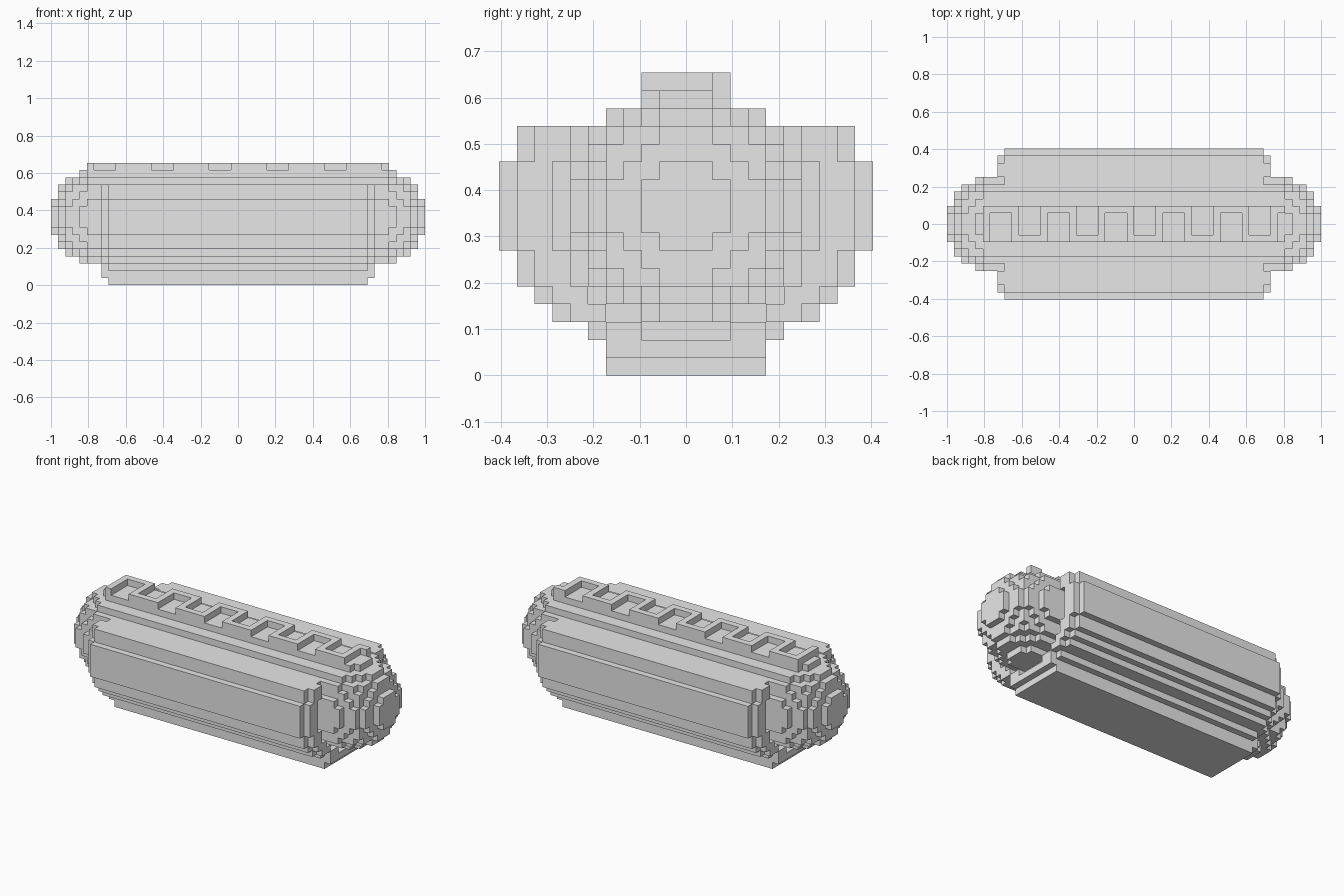
import bpy
import bmesh
from mathutils import Vector

cube = bpy.data.objects.get("Cube")
if cube:
    bpy.data.objects.remove(cube, do_unlink=True)

UNIT = 2 / 52  # edge of one block

grey = bpy.data.materials.new("light_grey")
grey.use_nodes = True
grey.diffuse_color = (0.8, 0.8, 0.8, 1)
grey.node_tree.nodes["Principled BSDF"].inputs["Base Color"].default_value = (0.8, 0.8, 0.8, 1)


def build_blocks(name, cells):
    """Skin a set of block cells: only outer faces, flat areas merged."""
    bm = bmesh.new()
    verts = {}

    def corner(p):
        key = tuple(p)
        if key not in verts:
            x, y, z = key
            verts[key] = bm.verts.new(Vector((x, y - 0.5, z)) * UNIT)
        return verts[key]

    for cell in cells:
        for axis in range(3):
            u, v = (axis + 1) % 3, (axis + 2) % 3
            for side in (0, 1):
                beside = list(cell)
                beside[axis] += 2 * side - 1
                if tuple(beside) in cells:
                    continue
                loop = []
                for du, dv in ((0, 0), (1, 0), (1, 1), (0, 1)):
                    p = list(cell)
                    p[axis] += side
                    p[u] += du
                    p[v] += dv
                    loop.append(corner(p))
                bm.faces.new(loop if side else loop[::-1])
    bmesh.ops.dissolve_limit(bm, angle_limit=0.01, verts=bm.verts, edges=bm.edges)
    mesh = bpy.data.meshes.new(name)
    bm.to_mesh(mesh)
    bm.free()
    mesh.materials.append(grey)
    obj = bpy.data.objects.new(name, mesh)
    bpy.context.collection.objects.link(obj)


def in_sausage(x, y, z):
    """Capsule along x with spherical ends."""
    k = max(0, x - 19, -20 - x)
    return k * k + y * y + (z - 9) ** 2 <= 42


def near_sausage(x, y, z):
    return any(in_sausage(x, y + a, z + b)
               for a, b in ((0, 0), (1, 0), (-1, 0), (0, 1), (0, -1)))


# Sausage
sausage = {(x, y, z) for x in range(-26, 26) for y in range(-6, 7)
           for z in range(3, 16) if in_sausage(x, y, z)}
build_blocks("sausage", sausage)

# Bun: half width per layer, with a smaller rim slice on both ends
bun_layers = [4, 4, 5, 7, 8, 9, 9] + [10] * 5 + [9, 9]
rim_layers = [-1, 4, 4, 6, 7, 8, 8] + [9] * 5 + [8, 8]
bun = set()
for x in range(-19, 19):
    rim = x in (-19, 18)
    for z, half in enumerate(rim_layers if rim else bun_layers):
        for y in range(-half, half + 1):
            blocked = near_sausage(x, y, z) if rim else in_sausage(x, y, z)
            if not blocked:
                bun.add((x, y, z))
build_blocks("bun", bun)

# Zigzag sauce line along the top
sauce = set()
for x in range(-21, 21):
    step = x % 8
    if step < 3:
        rows = (-2,)
    elif step in (3, 7):
        rows = range(-2, 3)
    else:
        rows = (2,)
    sauce.update((x, y, 16) for y in rows)
build_blocks("sauce", sauce)
